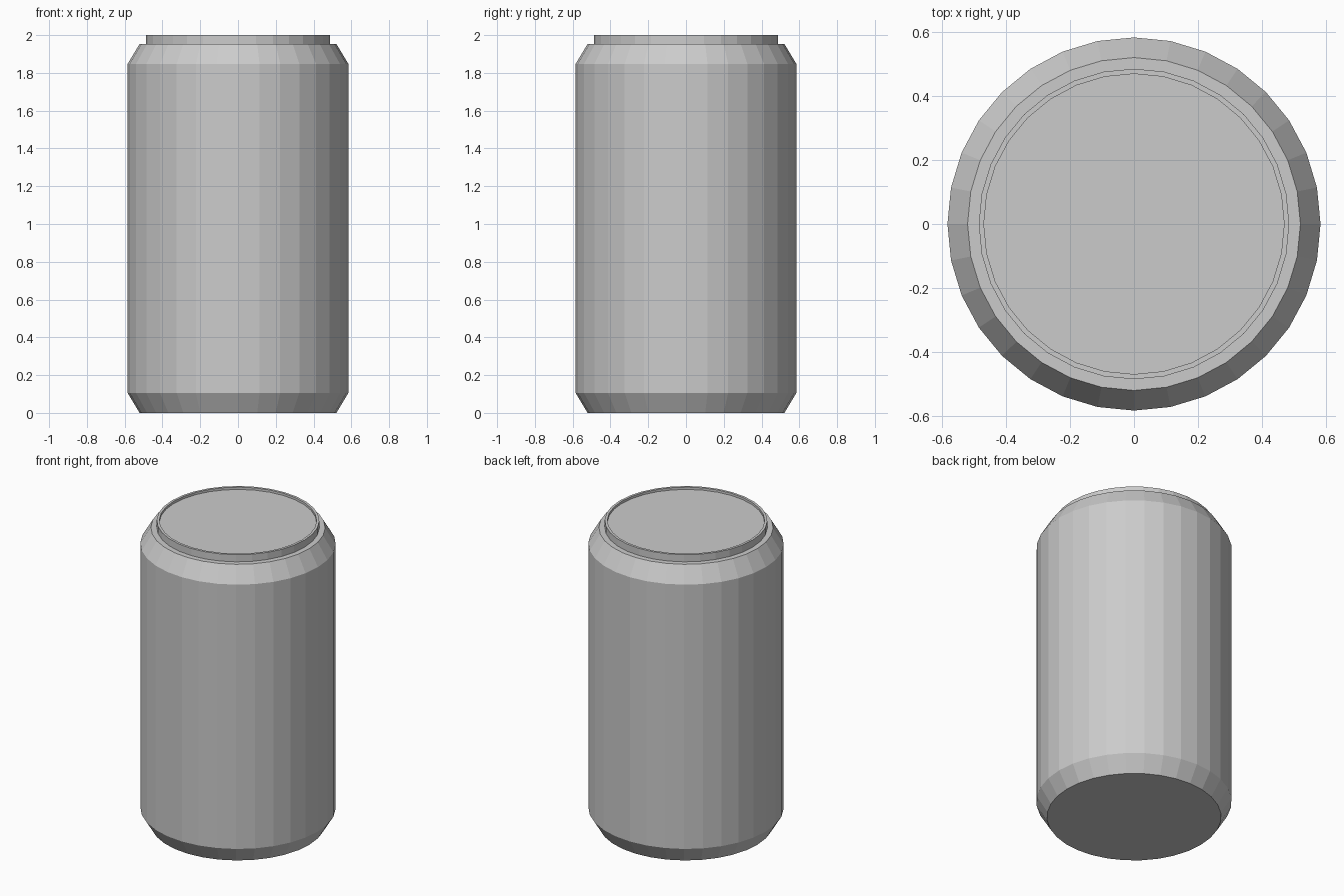
import bpy, bmesh
from math import cos, sin, tau

if "Cube" in bpy.data.objects:
    bpy.data.objects.remove(bpy.data.objects["Cube"])

SIDES = 32


def lathe(name, profile):
    """Spin a (radius, z) profile around z and cap both ends."""
    bm = bmesh.new()
    rings = [[bm.verts.new((r * cos(tau * i / SIDES), r * sin(tau * i / SIDES), z))
              for i in range(SIDES)] for r, z in profile]
    for low, high in zip(rings, rings[1:]):
        for i in range(SIDES):
            j = (i + 1) % SIDES
            bm.faces.new((low[i], low[j], high[j], high[i]))
    bm.faces.new(rings[0][::-1])
    bm.faces.new(rings[-1])
    mesh = bpy.data.meshes.new(name)
    bm.to_mesh(mesh)
    bm.free()
    obj = bpy.data.objects.new(name, mesh)
    bpy.context.collection.objects.link(obj)
    return obj


# Can: base taper, straight wall, shoulder, raised rim and recessed lid
lathe("can", [
    (0.521, 0.0), (0.584, 0.105), (0.584, 1.848), (0.521, 1.953),
    (0.486, 1.953), (0.486, 2.0), (0.470, 2.0), (0.470, 1.985),
])
